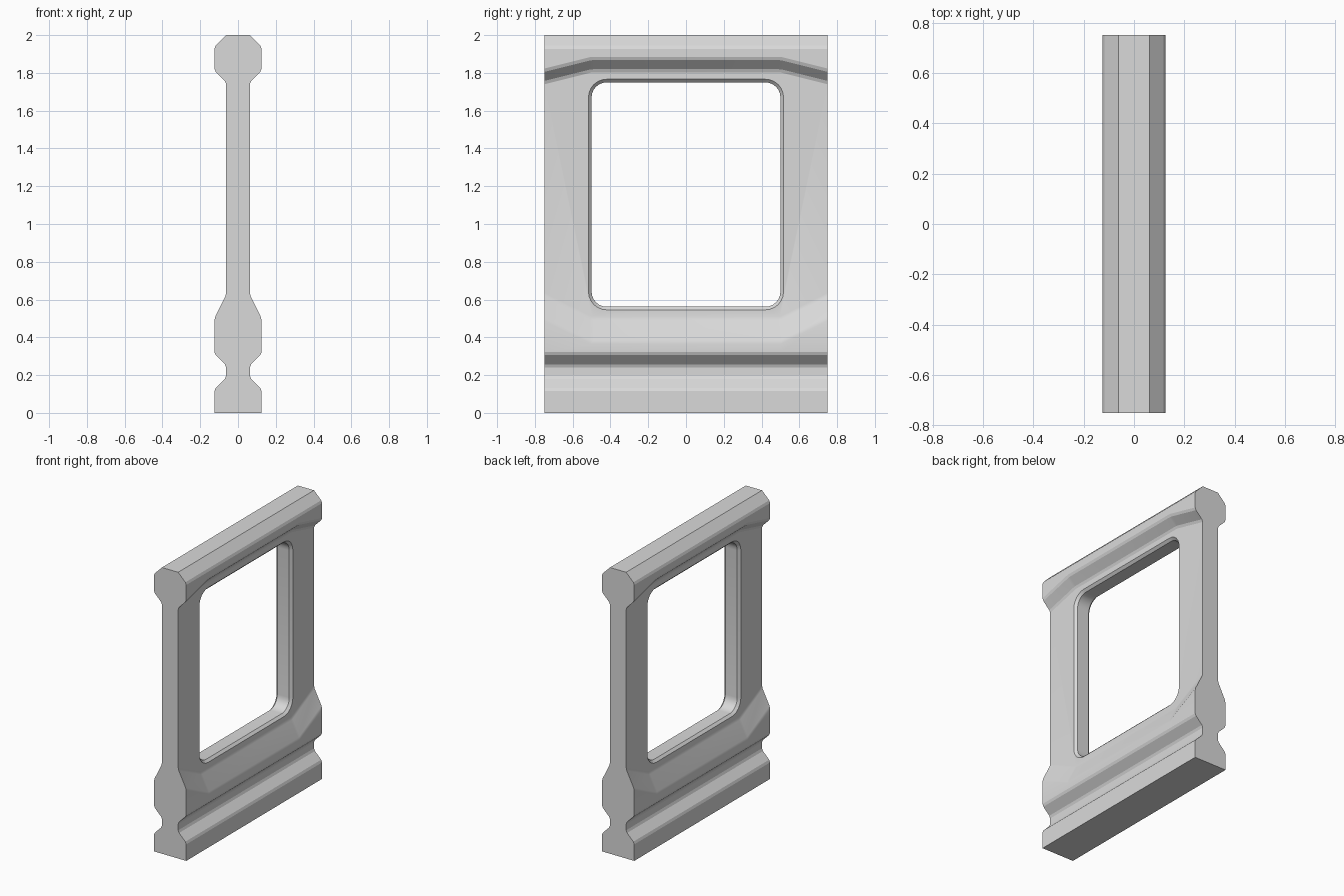
import bpy, bmesh
from math import cos, sin, pi, radians

cube = bpy.data.objects.get("Cube")
if cube:
    bpy.data.objects.remove(cube, do_unlink=True)

WIDE, THIN, HALF_LEN = 0.125, 0.0625, 0.75
RISE = 0.125      # sill slope climbs towards the ends
DROP = 0.0625     # header slope drops towards the ends

grey = bpy.data.materials.new("light grey")
grey.use_nodes = True
grey.diffuse_color = (0.7, 0.7, 0.7, 1)
grey.node_tree.nodes["Principled BSDF"].inputs["Base Color"].default_value = (0.7, 0.7, 0.7, 1)


def loft(bm, rings):
    """Skin a list of matching closed loops and cap both ends."""
    loops = [[bm.verts.new(p) for p in ring] for ring in rings]
    n = len(loops[0])
    for a, b in zip(loops, loops[1:]):
        for i in range(n):
            j = (i + 1) % n
            bm.faces.new((a[i], a[j], b[j], b[i]))
    bm.faces.new(loops[0])
    bm.faces.new(loops[-1])
    bmesh.ops.recalc_face_normals(bm, faces=bm.faces)


def make_object(name, bm):
    mesh = bpy.data.meshes.new(name)
    bm.to_mesh(mesh)
    bm.free()
    mesh.materials.append(grey)
    obj = bpy.data.objects.new(name, mesh)
    bpy.context.collection.objects.link(obj)
    return obj


def section(y, end):
    """Symmetric wall cross-section at y; end is 1 at the wall ends, 0 mid wall."""
    sill, head = 0.375 + RISE * end, 1.8125 - DROP * end
    side = [(WIDE, 0), (WIDE, 0.125), (THIN, 0.1875), (THIN, 0.25), (WIDE, 0.3125),
            (WIDE, sill), (THIN, sill + 0.125), (THIN, head), (WIDE, head + 0.0625),
            (WIDE, 1.9375), (THIN, 2)]
    return [(x, y, z) for x, z in side] + [(-x, y, z) for x, z in reversed(side)]


# Wall panel with moulded base, sill and header
bm = bmesh.new()
loft(bm, [section(-HALF_LEN, 1), section(-0.5, 0), section(0.5, 0), section(HALF_LEN, 1)])


def softened(edge):
    a, b = (v.co for v in edge.verts)
    on_cap = abs(a.y - b.y) < 1e-5 and abs(a.y) > 0.7
    on_rim = a.z == b.z and a.z in (0, 2)
    return not on_cap and not on_rim and edge.calc_face_angle(0) > 0.1


bmesh.ops.bevel(bm, geom=[e for e in bm.edges if softened(e)], offset=0.01,
                segments=1, profile=0.5, affect='EDGES')
panel = make_object("window_wall_panel", bm)


# Rounded window opening with a chamfered rim on both faces
def opening(x, grow):
    half_y, half_z, radius = 0.5 + grow, 0.594 + grow, 0.08 + grow
    ring = []
    for quarter, (sy, sz) in enumerate([(1, 1), (-1, 1), (-1, -1), (1, -1)]):
        for step in range(7):
            a = (quarter + step / 6) * pi / 2
            ring.append((x, sy * (half_y - radius) + radius * cos(a),
                         1.156 + sz * (half_z - radius) + radius * sin(a)))
    return ring


bm = bmesh.new()
RIM = 0.0165
loft(bm, [opening(-0.3, RIM), opening(-THIN, RIM), opening(RIM - THIN, 0),
          opening(THIN - RIM, 0), opening(THIN, RIM), opening(0.3, RIM)])
cutter = make_object("window_cutter", bm)
cutter.hide_render = True

cut = panel.modifiers.new("window_opening", 'BOOLEAN')
cut.operation = 'DIFFERENCE'
cut.solver = 'EXACT'
cut.object = cutter
bpy.context.view_layer.objects.active = panel
panel.select_set(True)
bpy.ops.object.modifier_apply(modifier=cut.name)
bpy.data.objects.remove(cutter, do_unlink=True)
bpy.ops.object.shade_smooth_by_angle(angle=radians(20))
